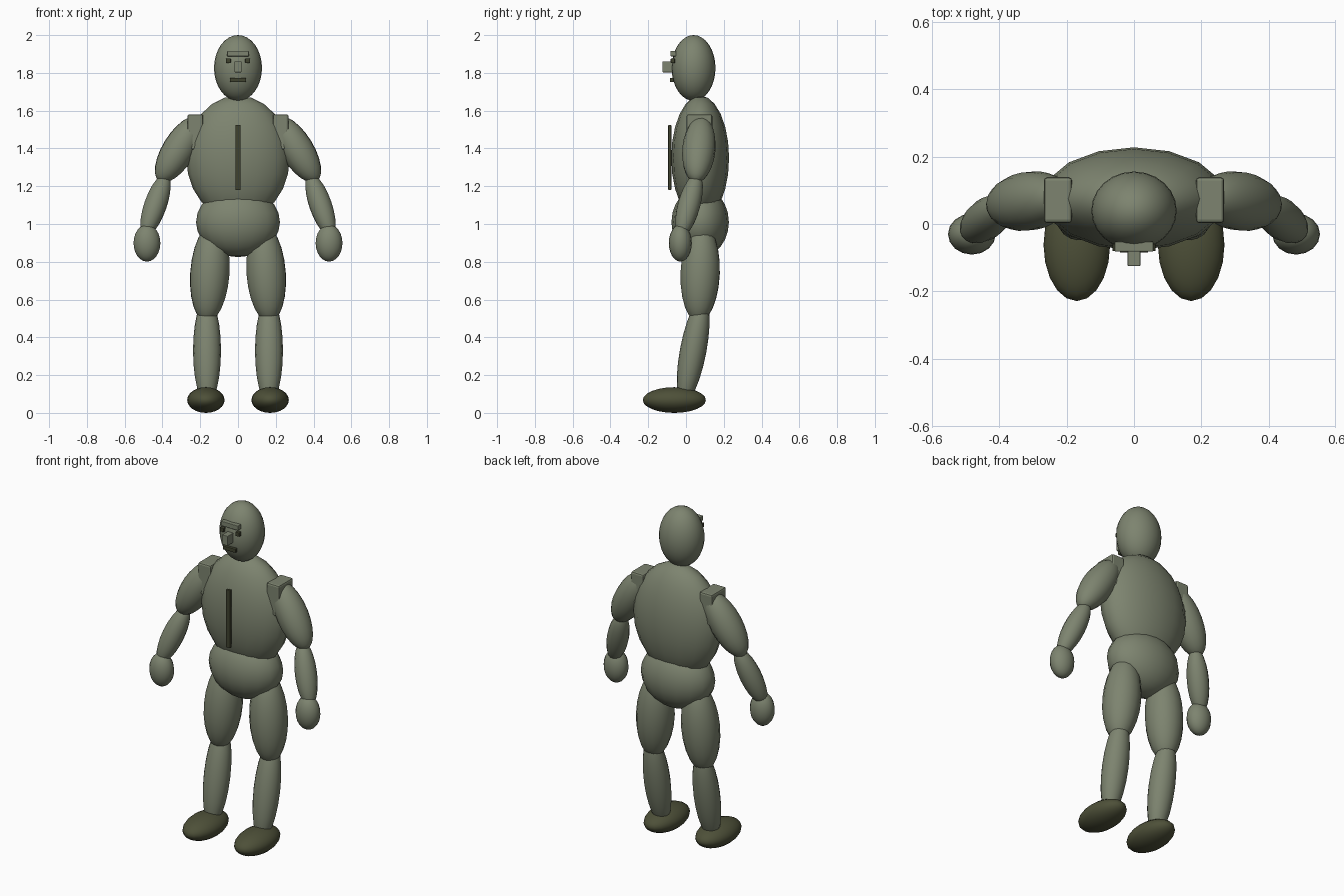
import bpy
from mathutils import Vector

if "Cube" in bpy.data.objects:
    bpy.data.objects.remove(bpy.data.objects["Cube"], do_unlink=True)


def material(name, rgb):
    mat = bpy.data.materials.new(name)
    mat.use_nodes = True
    mat.diffuse_color = (*rgb, 1)
    mat.node_tree.nodes["Principled BSDF"].inputs["Base Color"].default_value = (*rgb, 1)
    return mat


BODY = material("grey green", (0.205, 0.23, 0.16))
BOOT = material("dark olive", (0.075, 0.08, 0.04))
TRIM = material("deep olive", (0.05, 0.054, 0.028))


def ellipsoid(name, centre, radii, mat=BODY, axis=(0, 0, 1), segments=16, rings=12):
    """Smooth ellipsoid whose local z points along axis."""
    bpy.ops.mesh.primitive_uv_sphere_add(segments=segments, ring_count=rings, radius=1,
                                         location=centre)
    ob = bpy.context.object
    ob.name = name
    ob.scale = radii
    ob.rotation_mode = "QUATERNION"
    ob.rotation_quaternion = Vector((0, 0, 1)).rotation_difference(Vector(axis).normalized())
    bpy.ops.object.shade_smooth()
    ob.data.materials.append(mat)


def block(name, centre, size, mat=BODY, bevel=0.003):
    """Box with softened edges."""
    bpy.ops.mesh.primitive_cube_add(size=1, location=centre)
    ob = bpy.context.object
    ob.name = name
    ob.scale = size
    bpy.ops.object.transform_apply(location=False, rotation=False, scale=True)
    mod = ob.modifiers.new("soft_edges", "BEVEL")
    mod.width = bevel
    mod.segments = 2
    ob.data.materials.append(mat)


# Head, torso and pelvis
ellipsoid("head", (0, 0.04, 1.826), (0.127, 0.116, 0.174), segments=24, rings=16)
ellipsoid("torso", (0, 0.075, 1.35), (0.274, 0.153, 0.33))
ellipsoid("pelvis", (0, 0.075, 1.01), (0.222, 0.152, 0.185))

# Face and chest strip
block("brow", (0, -0.067, 1.902), (0.115, 0.03, 0.028))
block("nose", (0, -0.095, 1.832), (0.038, 0.06, 0.058))
block("mouth", (0, -0.075, 1.763), (0.084, 0.02, 0.022), TRIM)
block("chest_strip", (0, -0.086, 1.352), (0.028, 0.016, 0.345), TRIM)

# Limbs and paired details
for side, s in (("left", 1), ("right", -1)):
    block(side + "_eye", (s * 0.051, -0.07, 1.864), (0.026, 0.022, 0.024), TRIM)
    block(side + "_shoulder_pad", (s * 0.226, 0.071, 1.487), (0.084, 0.136, 0.187), bevel=0.01)
    ellipsoid(side + "_upper_arm", (s * 0.312, 0.068, 1.395), (0.088, 0.088, 0.2),
              axis=(s * 0.52, -0.08, -0.85))
    ellipsoid(side + "_forearm", (s * 0.437, 0.016, 1.1), (0.06, 0.06, 0.18),
              axis=(s * 0.32, -0.25, -0.91))
    ellipsoid(side + "_hand", (s * 0.482, -0.03, 0.899), (0.071, 0.061, 0.098))
    ellipsoid(side + "_thigh", (s * 0.149, 0.075, 0.74), (0.105, 0.105, 0.26),
              axis=(s * 0.07, -0.04, -1))
    ellipsoid(side + "_shin", (s * 0.164, 0.038, 0.33), (0.074, 0.07, 0.285),
              axis=(0, -0.19, -1))
    ellipsoid(side + "_foot", (s * 0.17, -0.062, 0.068), (0.099, 0.167, 0.068), BOOT,
              segments=20)
